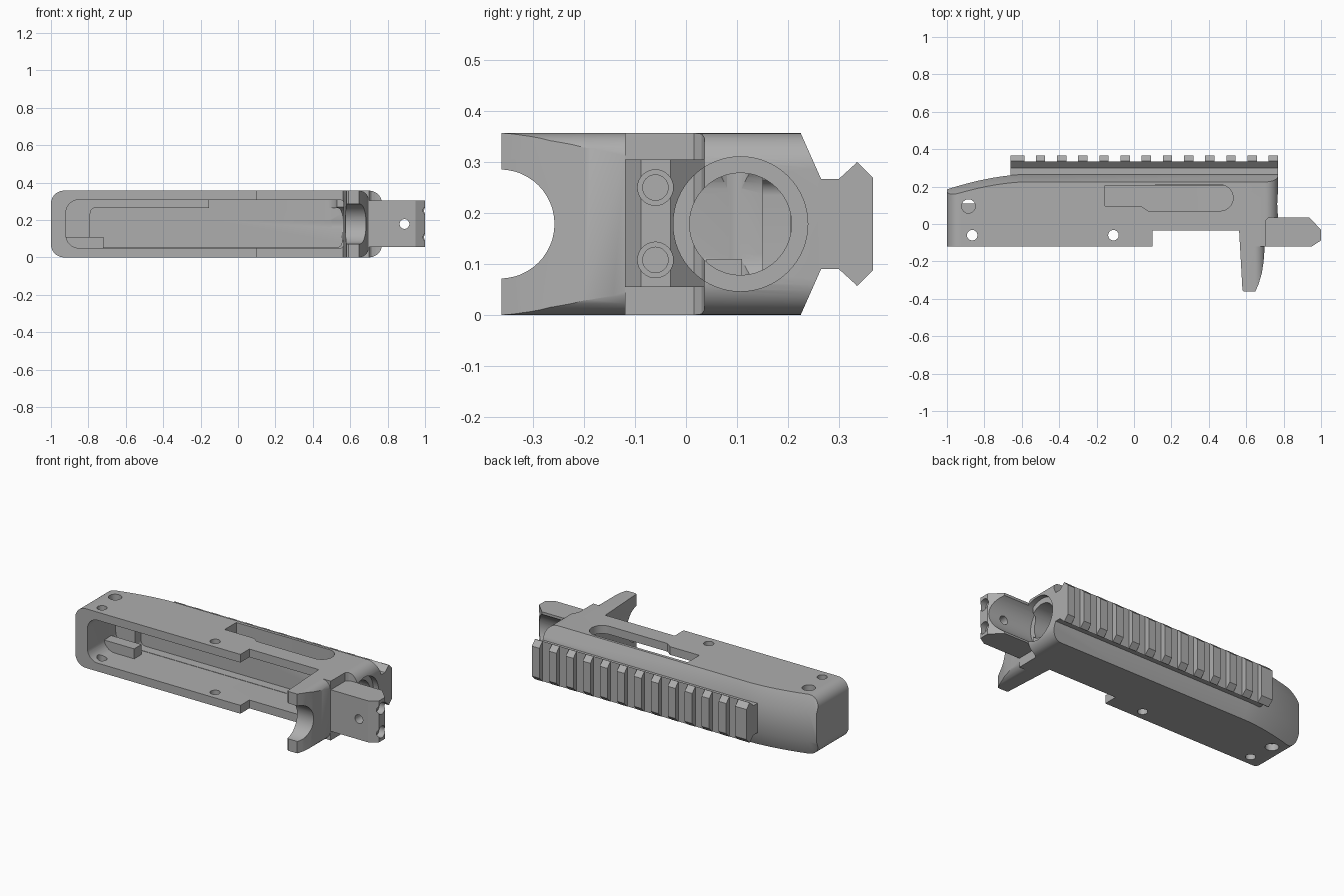
import bpy, bmesh, math
from mathutils import Vector

old = bpy.data.objects.get("Cube")
if old:
    bpy.data.objects.remove(old, do_unlink=True)

grey = bpy.data.materials.new("satin grey")
grey.use_nodes = True
colour = (0.42, 0.42, 0.42, 1)
grey.diffuse_color = colour
grey.node_tree.nodes["Principled BSDF"].inputs["Base Color"].default_value = colour

H = 0.357       # width of the body along z
MID = H / 2


def place(axis, a, b, c):
    """Two profile coordinates plus a distance along the axis."""
    return {"x": (c, a, b), "y": (a, c, b), "z": (a, b, c)}[axis]


def loft(name, rings):
    bm = bmesh.new()
    loops = [[bm.verts.new(Vector(p)) for p in ring] for ring in rings]
    n = len(loops[0])
    for low, high in zip(loops, loops[1:]):
        for i in range(n):
            j = (i + 1) % n
            bm.faces.new((low[i], low[j], high[j], high[i]))
    bm.faces.new(loops[0])
    bm.faces.new(loops[-1])
    bmesh.ops.recalc_face_normals(bm, faces=bm.faces)
    mesh = bpy.data.meshes.new(name)
    bm.to_mesh(mesh)
    bm.free()
    mesh.materials.append(grey)
    ob = bpy.data.objects.new(name, mesh)
    bpy.context.collection.objects.link(ob)
    return ob


def prism(name, profile, axis, lo, hi):
    return loft(name, [[place(axis, a, b, c) for a, b in profile] for c in (lo, hi)])


def rect(a0, b0, a1, b1):
    return [(a0, b0), (a1, b0), (a1, b1), (a0, b1)]


def rounded(a0, b0, a1, b1, r_left, r_right, steps=10):
    pts = []
    corners = [(a1, b1, -1, -1, r_right), (a0, b1, 1, -1, r_left),
               (a0, b0, 1, 1, r_left), (a1, b0, -1, 1, r_right)]
    for k, (a, b, sa, sb, r) in enumerate(corners):
        for i in range(steps + 1):
            t = math.pi / 2 * (k + i / steps)
            pts.append((a + sa * r + r * math.cos(t), b + sb * r + r * math.sin(t)))
    return pts


def circle(a, b, r, n=48):
    return [(a + r * math.cos(2 * math.pi * i / n), b + r * math.sin(2 * math.pi * i / n))
            for i in range(n)]


def combine(ob, tool, operation="DIFFERENCE"):
    mod = ob.modifiers.new("cut", "BOOLEAN")
    mod.operation, mod.object, mod.solver = operation, tool, "EXACT"
    bpy.context.view_layer.objects.active = ob
    bpy.ops.object.modifier_apply(modifier=mod.name)
    bpy.data.objects.remove(tool, do_unlink=True)


def cut(ob, profile, axis, lo, hi):
    combine(ob, prism("cutter", profile, axis, lo, hi))


def finish(ob):
    bpy.ops.object.select_all(action="DESELECT")
    ob.select_set(True)
    bpy.context.view_layer.objects.active = ob
    bpy.ops.object.shade_smooth_by_angle(angle=math.radians(25))


# Main body: bevelled section, with a back that slopes down at one end
stations = []
for i in range(11):
    u = i / 10
    stations.append((-1 + 0.42 * u, 0.265 - 0.08 * (1 - u) ** 1.7))
stations.append((0.77, 0.265))
body = loft("main_body", [
    [(x, -0.12, 0), (x, t - 0.04, 0), (x, t, 0.09),
     (x, t, H - 0.09), (x, t - 0.04, H), (x, -0.12, H)] for x, t in stations])
combine(body, prism("outline", rounded(-1, 0, 0.77, H, 0.07, 0.07), "y", -0.5, 0.5), "INTERSECT")
cut(body, rect(0.1, -0.3, 0.6, -0.035), "z", -0.1, 0.5)
cut(body, [(0.70, -0.3), (0.9, -0.3), (0.9, 0.036), (0.735, 0.036),
           (0.715, 0.03), (0.703, 0.016)], "z", -0.1, 0.5)

# Curved fin below the body with a half-round scoop
fin = prism("fin", [(0.56, 0.03), (0.562, -0.035), (0.58, -0.355), (0.59, -0.362),
                    (0.648, -0.362), (0.665, -0.325), (0.683, -0.265), (0.693, -0.20),
                    (0.699, -0.12), (0.70, 0.01), (0.69, 0.03)], "z", 0, H)
combine(fin, prism("outline", rounded(0.4, 0, 0.70, H, 0.02, 0.055), "y", -0.5, 0.5), "INTERSECT")
cut(fin, circle(-0.365, MID, 0.107), "x", 0.4, 0.9)
combine(body, fin, "UNION")

# Open cavity in two depths
cut(body, rounded(-0.92, 0.05, 0.565, 0.308, 0.07, 0.02), "y", -0.3, 0.15)
cut(body, rounded(-0.79, 0.052, 0.555, 0.265, 0.03, 0.03), "y", 0.1, 0.205)

# Side window with a rounded end and a stepped lower edge
window = [(-0.155, 0.205), (-0.155, 0.095), (0.04, 0.095), (0.075, 0.07)]
window += [(0.46 + 0.07 * math.sin(math.pi * i / 16), 0.14 - 0.07 * math.cos(math.pi * i / 16))
           for i in range(17)]
cut(body, window, "z", 0.2, 0.5)

# Round opening at the end, with a wider mouth
cut(body, circle(0.107, MID, 0.1, 64), "x", 0.5, 0.9)
cut(body, circle(0.107, MID, 0.132, 64), "x", 0.735, 0.9)

# Cross holes
for x, y, r in ((-0.885, 0.095, 0.037), (-0.865, -0.06, 0.028), (-0.11, -0.06, 0.028)):
    cut(body, circle(x, y, r, 32), "z", -0.1, 0.5)
finish(body)

# Small ledge inside the cavity
ledge = prism("inner_ledge", rect(-0.93, 0.04, -0.72, 0.11), "y", 0.04, 0.11)
finish(ledge)

# Clamp block under the round opening
block = prism("clamp_block", [(0.69, -0.12), (0.95, -0.12), (1.0, -0.088), (1.0, -0.03),
                              (0.935, 0.036), (0.735, 0.036), (0.715, 0.03), (0.703, 0.016),
                              (0.69, 0.0)], "z", 0.055, 0.305)
cut(block, circle(0.107, MID, 0.132, 64), "x", 0.6, 1.2)
cut(block, circle(0.89, MID, 0.026, 32), "y", -0.3, 0.3)
for z in (0.108, 0.25):
    cut(block, circle(-0.06, z, 0.035, 32), "x", 0.96, 1.2)
    cut(block, circle(-0.06, z, 0.025, 32), "x", 0.75, 1.2)
finish(block)

# Rail base and its row of teeth
rail = prism("rail_base", [(0.25, 0.09), (0.30, 0.09), (0.335, 0.058), (0.335, H - 0.058),
                           (0.30, H - 0.09), (0.25, H - 0.09)], "x", -0.66, 0.77)
finish(rail)
tooth = [(0.334, 0.058), (0.337, 0.058), (0.367, 0.088),
         (0.367, H - 0.088), (0.337, H - 0.058), (0.334, H - 0.058)]
spans = [(-0.66, -0.585)] + [(-0.525 + 0.1132 * i, -0.475 + 0.1132 * i) for i in range(12)]
for i, (lo, hi) in enumerate(spans):
    finish(prism("rail_tooth_%d" % (i + 1), tooth, "x", lo, hi))
